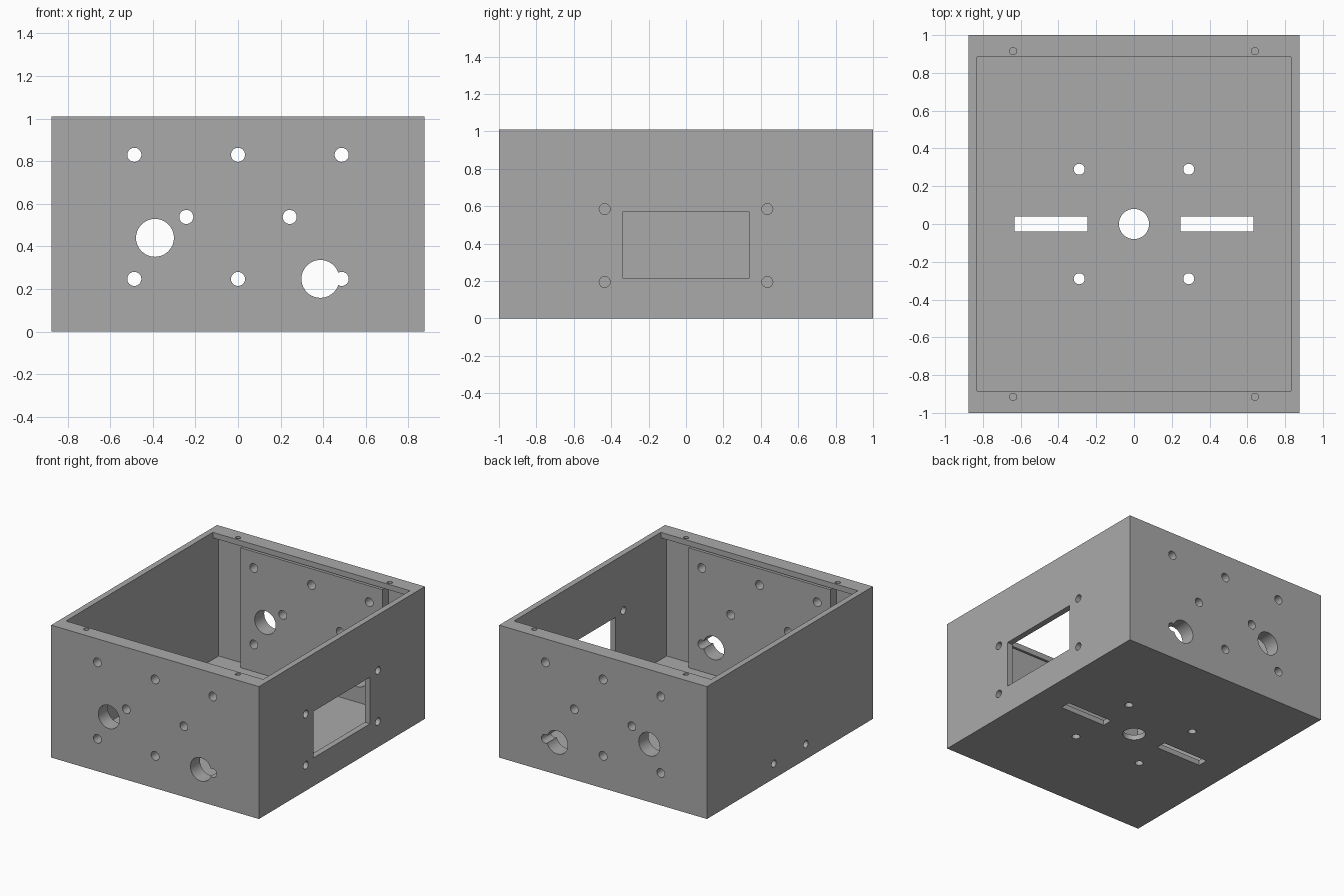
import bpy, math

if "Cube" in bpy.data.objects:
    bpy.data.objects.remove(bpy.data.objects["Cube"])

W, D, H = 0.877, 1.0, 1.01        # half width, half depth, height
IX, IY, PY = 0.832, 0.885, 0.955  # inner side, lip / boss face, thin end wall
FLOOR, LIP = 0.04, 0.968          # floor top, underside of lip

grey = bpy.data.materials.new("plain grey")
grey.diffuse_color = (0.40, 0.40, 0.40, 1)
grey.use_nodes = True
grey.node_tree.nodes["Principled BSDF"].inputs["Base Color"].default_value = grey.diffuse_color


def box(name, x0, x1, y0, y1, z0, z1):
    bpy.ops.mesh.primitive_cube_add(
        size=1, location=((x0 + x1) / 2, (y0 + y1) / 2, (z0 + z1) / 2))
    ob = bpy.context.object
    ob.name = name
    ob.scale = (x1 - x0, y1 - y0, z1 - z0)
    bpy.ops.object.transform_apply(location=True, rotation=True, scale=True)
    return ob


def rod(axis, centre, radius, length):
    rot = {"x": (0, math.pi / 2, 0), "y": (math.pi / 2, 0, 0), "z": (0, 0, 0)}[axis]
    bpy.ops.mesh.primitive_cylinder_add(
        vertices=40, radius=radius, depth=length, location=centre, rotation=rot)
    bpy.ops.object.transform_apply(location=True, rotation=True, scale=True)
    return bpy.context.object


def cut(cutter):
    cutter.hide_render = True
    bpy.context.view_layer.objects.active = body
    mod = body.modifiers.new("cut", "BOOLEAN")
    mod.operation, mod.solver, mod.object = "DIFFERENCE", "EXACT", cutter
    bpy.ops.object.modifier_apply(modifier=mod.name)
    bpy.data.objects.remove(cutter, do_unlink=True)


# Open-topped box
body = box("enclosure", -W, W, -D, D, 0, H)
body.data.materials.append(grey)
cut(box("cavity", -IX, IX, -IY, IY, FLOOR, H + 0.2))

# Recess around the thick boss on each end wall, under the lip
for s in (-1, 1):
    y0, y1 = sorted((s * 0.7, s * PY))
    for t in (-1, 1):
        x0, x1 = sorted((t * 0.60, t * IX))
        cut(box("recess", x0, x1, y0, y1, FLOOR, LIP))
    cut(box("gap", -0.7, 0.7, y0, y1, 0.955, LIP))

# Holes through both end walls
for x, z in [(-0.487, 0.83), (0, 0.83), (0.487, 0.83), (-0.243, 0.538), (0.243, 0.538),
             (-0.487, 0.247), (0, 0.247), (0.487, 0.247)]:
    cut(rod("y", (x, 0, z), 0.033, 3))
for x, z in [(-0.39, 0.44), (0.387, 0.247)]:
    cut(rod("y", (x, 0, z), 0.089, 3))

# Right side window with its four screw holes, and two holes low on the left
cut(box("window", 0.7, 1.0, -0.34, 0.34, 0.215, 0.57))
for s in (-1, 1):
    for z in (0.195, 0.585):
        cut(rod("x", (W, s * 0.435, z), 0.029, 0.3))
    cut(rod("x", (-W, s * 0.193, 0.115), 0.027, 0.3))

# Floor holes and slots, lip screw holes
cut(rod("z", (0, 0, 0), 0.08, 0.3))
for s in (-1, 1):
    x0, x1 = sorted((s * 0.245, s * 0.632))
    cut(box("slot", x0, x1, -0.04, 0.04, -0.1, 0.2))
    for t in (-1, 1):
        cut(rod("z", (s * 0.29, t * 0.29, 0), 0.029, 0.3))
        cut(rod("z", (s * 0.64, t * 0.915, H), 0.019, 0.2))

bpy.ops.object.select_all(action="DESELECT")
body.select_set(True)
bpy.context.view_layer.objects.active = body
bpy.ops.object.shade_smooth_by_angle(angle=math.radians(30))
